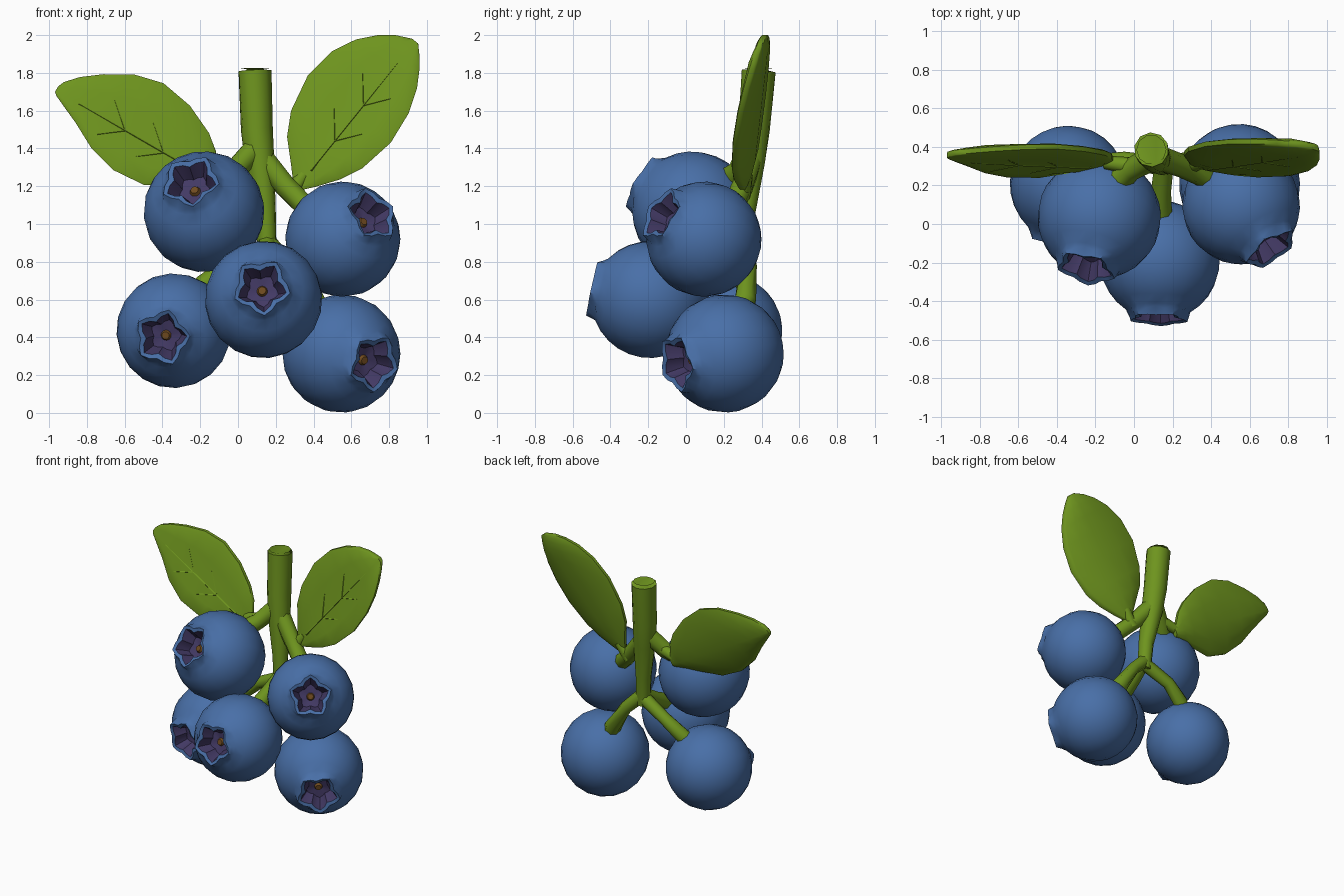
import bpy, bmesh, math
from mathutils import Vector

if "Cube" in bpy.data.objects:
    bpy.data.objects.remove(bpy.data.objects["Cube"])


def material(name, rgb):
    m = bpy.data.materials.new(name)
    m.diffuse_color = (*rgb, 1)
    m.use_nodes = True
    m.node_tree.nodes["Principled BSDF"].inputs["Base Color"].default_value = m.diffuse_color
    return m


GREEN = material("leaf green", (0.155, 0.295, 0.013))
BLUE = material("berry blue", (0.066, 0.16, 0.39))
PURPLE = material("crown purple", (0.056, 0.042, 0.13))
BROWN = material("crown centre brown", (0.16, 0.07, 0.014))


def finish(bm, name, mats, angle=35):
    bmesh.ops.recalc_face_normals(bm, faces=bm.faces)
    me = bpy.data.meshes.new(name)
    bm.to_mesh(me)
    bm.free()
    for m in mats:
        me.materials.append(m)
    ob = bpy.data.objects.new(name, me)
    bpy.context.collection.objects.link(ob)
    bpy.ops.object.select_all(action='DESELECT')
    ob.select_set(True)
    bpy.context.view_layer.objects.active = ob
    bpy.ops.object.shade_smooth_by_angle(angle=math.radians(angle))
    return ob


def bridge(bm, a, b, mat=0):
    n = len(a)
    for i in range(n):
        bm.faces.new((a[i], a[(i + 1) % n], b[(i + 1) % n], b[i])).material_index = mat


# Berry: a sphere of rings whose pole opens into a five-pointed star crown
def berry(name, centre, r, direction, spin):
    bm = bmesh.new()
    n = 20
    k = r / 0.31

    def ring(h, tip, notch, htip=None):
        vs = []
        for i in range(n):
            f = (1, 0.5, 0, 0.5)[i % 4]
            a = math.radians(spin) + math.tau * i / n
            rad = notch + (tip - notch) * f
            z = h + ((htip if htip is not None else h) - h) * f
            vs.append(bm.verts.new((rad * math.cos(a), rad * math.sin(a), z)))
        return vs

    pole = bm.verts.new((0, 0, -r))
    prev = None
    for deg in range(165, 30, -12):
        t = math.radians(deg)
        cur = ring(r * math.cos(t), r * math.sin(t), r * math.sin(t))
        if prev:
            bridge(bm, prev, cur)
        else:
            for i in range(n):
                bm.faces.new((pole, cur[i], cur[(i + 1) % n]))
        prev = cur
    # flared rim, purple star pit, brown centre
    steps = [((0.270, 0.160, 0.148), 0.292, 0), ((0.312, 0.154, 0.118), 0.312, 0),
             ((0.304, 0.134, 0.090), 0.302, 0), ((0.215, 0.088, 0.065), 0.215, 1),
             ((0.205, 0.028, 0.028), 0.205, 1), ((0.222, 0.020, 0.020), 0.222, 2)]
    for args, htip, mat in steps:
        cur = ring(*[k * v for v in args], htip=k * htip)
        bridge(bm, prev, cur, mat)
        prev = cur
    bm.faces.new(prev).material_index = 2
    ob = finish(bm, name, (BLUE, PURPLE, BROWN))
    ob.location = centre
    ob.rotation_mode = 'QUATERNION'
    ob.rotation_quaternion = Vector(direction).to_track_quat('Z', 'Y')


berry("berry_upper_left", (-0.18, 0.035, 1.065), 0.32, (-0.07, -0.265, 0.16), 66)
berry("berry_upper_right", (0.555, 0.095, 0.92), 0.305, (0.155, -0.225, 0.13), 90)
berry("berry_centre", (0.135, -0.19, 0.60), 0.311, (-0.01, -0.30, 0.065), 60)
berry("berry_lower_left", (-0.34, 0.205, 0.435), 0.304, (-0.06, -0.29, -0.035), 75)
berry("berry_lower_right", (0.547, 0.205, 0.314), 0.313, (0.17, -0.25, -0.05), 60)


# Tapered tube through points (x, y, z, radius)
def tube(name, pts, sides=8):
    bm = bmesh.new()
    ps = [Vector(p[:3]) for p in pts]
    prev = None
    for j, p in enumerate(ps):
        d = ps[min(j + 1, len(ps) - 1)] - ps[max(j - 1, 0)]
        q = d.to_track_quat('Z', 'Y')
        cur = [bm.verts.new(p + q @ Vector((math.cos(math.tau * i / sides) * pts[j][3],
                                            math.sin(math.tau * i / sides) * pts[j][3], 0)))
               for i in range(sides)]
        if prev:
            bridge(bm, prev, cur)
        else:
            bm.faces.new(cur)
        prev = cur
    bm.faces.new(prev)
    return finish(bm, name, (GREEN,), 55)


# Main stem and the stalk to each berry
tube("main_stem", [(0.09, 0.385, 1.825, 0.078), (0.09, 0.385, 1.81, 0.09),
                   (0.10, 0.36, 1.50, 0.085), (0.115, 0.34, 1.32, 0.078),
                   (0.145, 0.31, 1.05, 0.056), (0.155, 0.30, 0.83, 0.05)], 10)
tube("stalk_upper_left", [(0.11, 0.35, 1.42, 0.065), (-0.02, 0.28, 1.28, 0.06),
                          (-0.13, 0.17, 1.20, 0.075)])
tube("stalk_upper_right", [(0.11, 0.35, 1.37, 0.065), (0.25, 0.30, 1.20, 0.06),
                           (0.36, 0.25, 1.09, 0.06), (0.45, 0.17, 1.02, 0.06)])
tube("stalk_centre", [(0.155, 0.30, 0.90, 0.05), (0.14, 0.17, 0.82, 0.052),
                      (0.135, 0.0, 0.73, 0.065)])
tube("stalk_lower_left", [(0.155, 0.30, 0.88, 0.05), (-0.05, 0.33, 0.78, 0.045),
                          (-0.18, 0.31, 0.68, 0.055), (-0.26, 0.25, 0.58, 0.06)])
tube("stalk_lower_right", [(0.155, 0.30, 0.90, 0.05), (0.28, 0.33, 0.78, 0.045),
                           (0.40, 0.315, 0.60, 0.06), (0.47, 0.26, 0.48, 0.06)])
tube("leaf_stalk_left", [(0.0, 0.30, 1.30, 0.045), (-0.15, 0.32, 1.26, 0.035)])
tube("leaf_stalk_right", [(0.27, 0.30, 1.15, 0.045), (0.35, 0.32, 1.26, 0.035)])


# Leaf: stations (along, upper half-width, lower half-width), thick cupped blade
def leaf(name, base, tip, ybase, ytip, tilt_up, tilt_low, stations):
    b, t = Vector((base[0], 0, base[1])), Vector((tip[0], 0, tip[1]))
    length = (t - b).length
    d = (t - b) / length
    up = Vector((-d.z, 0, d.x))
    if up.z < 0:
        up = -up

    def mid(s, w):
        y = ybase + (ytip - ybase) * s / length
        y += w * (tilt_up if w > 0 else tilt_low)
        return b + d * s + up * w + Vector((0, y, 0))

    bm = bmesh.new()
    prev = None
    fr = (-1, -0.9, -0.5, 0, 0.5, 0.9, 1)
    for s, wu, wl in stations:
        env = min(1, (wu + wl) / 0.3)
        mids = [mid(s, f * (wu if f > 0 else wl)) for f in fr]
        th = [0.012 + 0.028 * env * (1 - f ** 4) for f in fr]
        front = [bm.verts.new(m - Vector((0, h, 0))) for m, h in zip(mids, th)]
        back = [bm.verts.new(m + Vector((0, h, 0))) for m, h in zip(mids, th)]
        cur = front + back[::-1]
        if prev:
            bridge(bm, prev, cur)
        else:
            bm.faces.new(cur)
        prev = cur
    bm.faces.new(prev)
    finish(bm, name, (GREEN,), 50)

    # slim raised veins on the front
    def vein(label, pts):
        tube(name + label, [(*(mid(s * length, w) - Vector((0, 0.038, 0))), r)
                            for s, w, r in pts], 4)
    vein("_midrib", [(0.12, 0, 0.007), (0.5, 0, 0.007), (0.85, 0, 0.003)])
    for i, s in enumerate((0.32, 0.56)):
        vein("_vein_upper_%d" % i, [(s, 0, 0.006), (s + 0.13, 0.11, 0.003)])
        vein("_vein_lower_%d" % i, [(s, 0, 0.006), (s + 0.12, -0.09, 0.003)])


leaf("left_leaf", (-0.12, 1.22), (-0.97, 1.71), 0.325, 0.36, 0.18, 0.42,
     [(0.0, 0.03, 0.02), (0.08, 0.145, 0.06), (0.16, 0.21, 0.11), (0.32, 0.285, 0.20),
      (0.5, 0.318, 0.213), (0.66, 0.28, 0.17), (0.8, 0.2, 0.095), (0.9, 0.125, 0.05),
      (0.96, 0.06, 0.022), (0.975, 0.025, 0.008)])
leaf("right_leaf", (0.31, 1.19), (0.94, 1.97), 0.31, 0.40, 0.18, 0.40,
     [(0.0, 0.02, 0.02), (0.07, 0.092, 0.075), (0.18, 0.21, 0.15), (0.3, 0.28, 0.205),
      (0.5, 0.328, 0.237), (0.68, 0.31, 0.213), (0.81, 0.25, 0.165), (0.9, 0.175, 0.11),
      (0.96, 0.10, 0.06), (1.0, 0.02, 0.02)])
